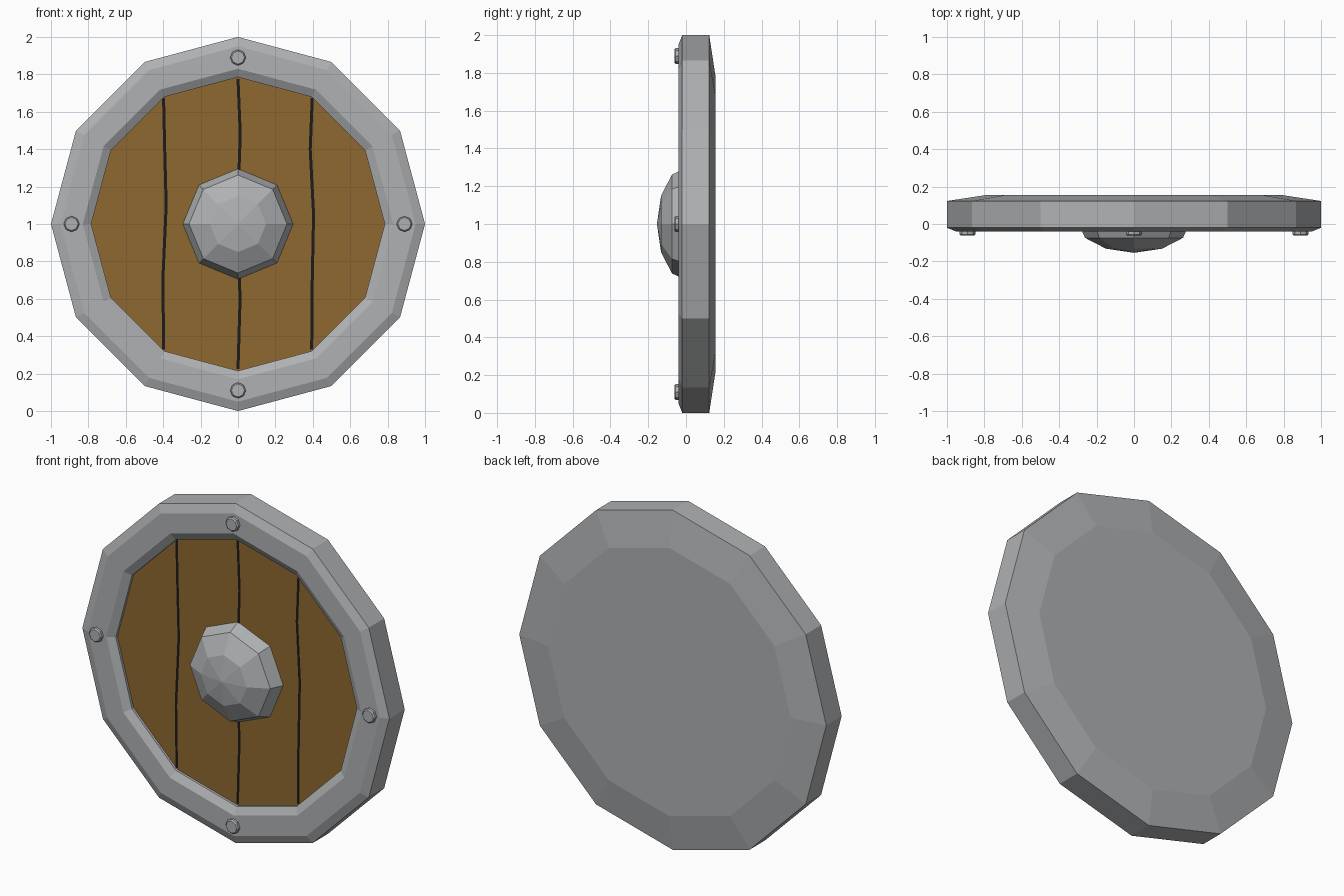
import bpy, bmesh, math
from mathutils import Vector

if "Cube" in bpy.data.objects:
    bpy.data.objects.remove(bpy.data.objects["Cube"])


def material(name, rgb):
    m = bpy.data.materials.new(name)
    m.diffuse_color = (*rgb, 1)
    m.use_nodes = True
    m.node_tree.nodes["Principled BSDF"].inputs["Base Color"].default_value = m.diffuse_color
    return m


METAL = material("grey metal", (0.43, 0.44, 0.45))
WOOD = material("brown wood", (0.27, 0.138, 0.03))
DARK = material("dark gap", (0.012, 0.011, 0.010))


def finish(name, bm, mat):
    bmesh.ops.recalc_face_normals(bm, faces=bm.faces)
    me = bpy.data.meshes.new(name)
    bm.to_mesh(me)
    bm.free()
    me.materials.append(mat)
    ob = bpy.data.objects.new(name, me)
    bpy.context.collection.objects.link(ob)
    return ob


def lathe(name, profile, sides, mat, centre=(0, 1)):
    """Revolve (radius, y) points about a y-directed axis; radius 0 is a pole."""
    bm = bmesh.new()
    rings = []
    for r, y in profile:
        n = 1 if r == 0 else sides
        rings.append([bm.verts.new((centre[0] + r * math.cos(2 * math.pi * i / sides), y,
                                    centre[1] + r * math.sin(2 * math.pi * i / sides)))
                      for i in range(n)])
    for a, b in zip(rings, rings[1:]):
        for i in range(sides):
            j = (i + 1) % sides
            if len(a) == 1:
                bm.faces.new((a[0], b[i], b[j]))
            elif len(b) == 1:
                bm.faces.new((a[i], a[j], b[0]))
            else:
                bm.faces.new((a[i], a[j], b[j], b[i]))
    return finish(name, bm, mat)


# Metal rim and solid back
lathe("rim_and_back", [(0, 0.155), (0.79, 0.155), (1.0, 0.123), (1.0, -0.02), (0.95, -0.04),
                       (0.83, -0.04), (0.785, -0.015), (0.785, 0.02), (0, 0.02)], 12, METAL)

# Wooden face
lathe("wood_face", [(0, 0.0), (0.785, 0.0)], 12, WOOD)

# Dark, slightly wavy gaps between planks: (x, z) centre lines
gaps = [
    [(-0.398, 1.675), (-0.392, 1.4), (-0.384, 1.1), (-0.402, 0.7), (-0.397, 0.33)],
    [(0.0, 1.775), (0.012, 1.48), (0.004, 1.25), (0.004, 0.8), (0.011, 0.6), (0.0, 0.225)],
    [(0.397, 1.675), (0.386, 1.4), (0.404, 1.05), (0.396, 0.65), (0.394, 0.33)],
]
for k, line in enumerate(gaps):
    bm = bmesh.new()
    rows = [[bm.verts.new((x + s * 0.008, -0.003, z)) for s in (-1, 1)] for x, z in line]
    for a, b in zip(rows, rows[1:]):
        bm.faces.new((a[0], b[0], b[1], a[1]))
    bmesh.ops.solidify(bm, geom=bm.faces[:], thickness=0.004)
    finish(f"plank_gap_{k + 1}", bm, DARK)

# Central boss
lathe("boss", [(0.295, 0.0), (0.262, -0.074), (0.15, -0.132), (0, -0.154)], 8, METAL)

# Four rivets on the rim
for k in range(4):
    a = k * math.pi / 2
    c = (0.89 * math.cos(a), 1 + 0.89 * math.sin(a))
    lathe(f"rivet_{k + 1}", [(0.042, -0.035), (0.042, -0.055), (0.035, -0.062), (0, -0.062)],
          8, METAL, c)
